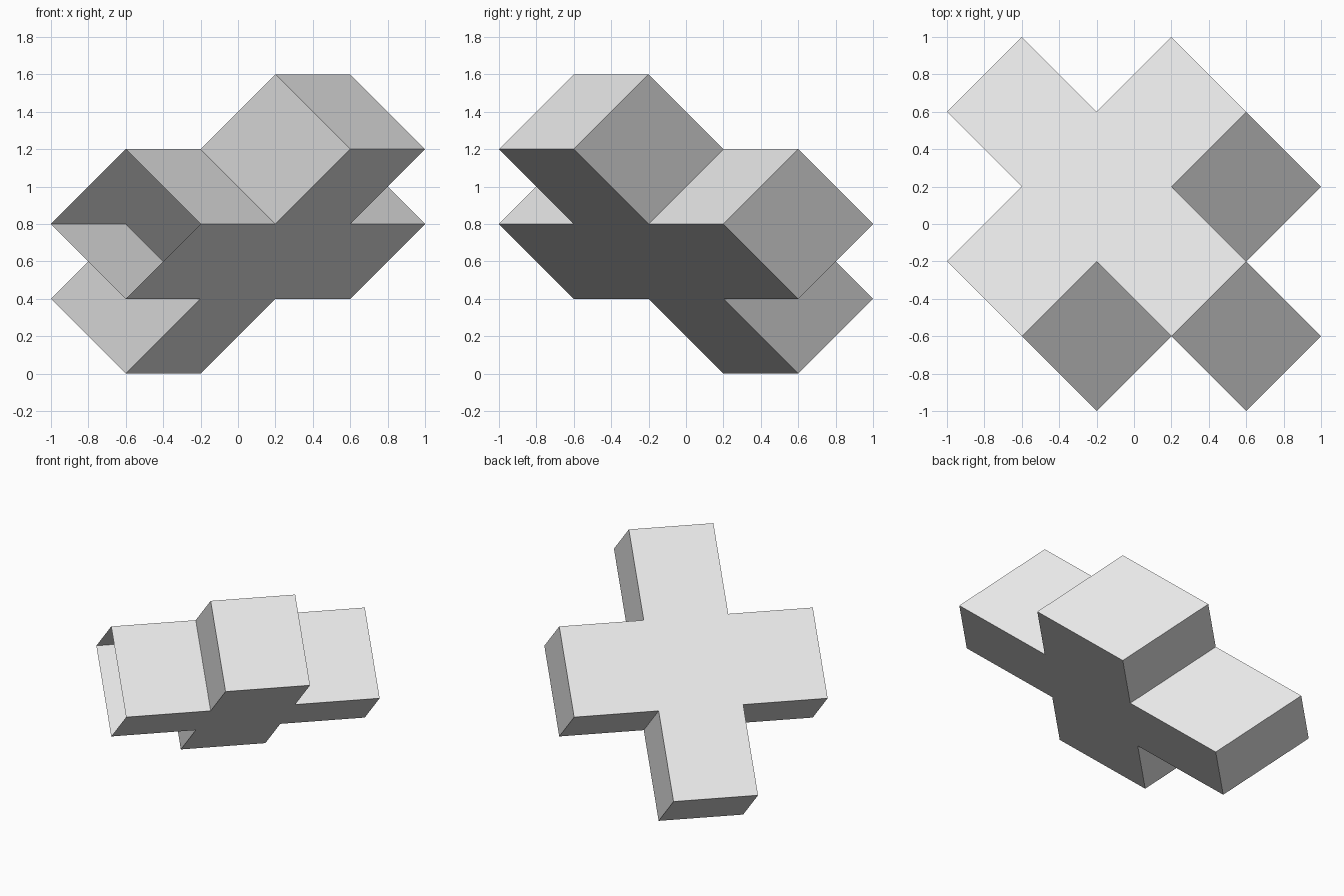
import bpy
import bmesh
from mathutils import Vector

cube = bpy.data.objects.get("Cube")
if cube:
    bpy.data.objects.remove(cube, do_unlink=True)

# Single pale grey material
grey = bpy.data.materials.new("pale_grey")
grey.use_nodes = True
colour = (0.8, 0.8, 0.8, 1)
grey.diffuse_color = colour
grey.node_tree.nodes["Principled BSDF"].inputs["Base Color"].default_value = colour

# Skewed frame: two directions across the cross, one through its thickness
ORIGIN = Vector((-0.6, 0.2, 0.8))
ACROSS = Vector((0.4, 0.4, 0))
ALONG = Vector((0.4, -0.4, 0.4))
DEPTH = Vector((0.4, -0.4, -0.4))

# Outline of a plus made of five equal cells
OUTLINE = [(0, -1), (1, -1), (1, 0), (2, 0), (2, 1), (1, 1),
           (1, 2), (0, 2), (0, 1), (-1, 1), (-1, 0), (0, 0)]
OPEN_END = {(-1, 1), (-1, 0)}

bm = bmesh.new()
top = [bm.verts.new(ORIGIN + ACROSS * i + ALONG * j) for i, j in OUTLINE]
bottom = [bm.verts.new(v.co + DEPTH) for v in top]

# Broad upper and lower faces
bm.faces.new(top)
bm.faces.new(reversed(bottom))

# Side walls, leaving the end of one arm open
for n, start in enumerate(OUTLINE):
    m = (n + 1) % len(OUTLINE)
    if {start, OUTLINE[m]} != OPEN_END:
        bm.faces.new((top[n], bottom[n], bottom[m], top[m]))

bmesh.ops.recalc_face_normals(bm, faces=bm.faces[:])

# Make sure the broad upper face points up
bm.faces.ensure_lookup_table()
bm.normal_update()
if bm.faces[0].normal.z < 0:
    bmesh.ops.reverse_faces(bm, faces=bm.faces[:])

mesh = bpy.data.meshes.new("hollow_cross")
bm.to_mesh(mesh)
bm.free()
mesh.materials.append(grey)
bpy.context.collection.objects.link(bpy.data.objects.new("hollow_cross", mesh))
